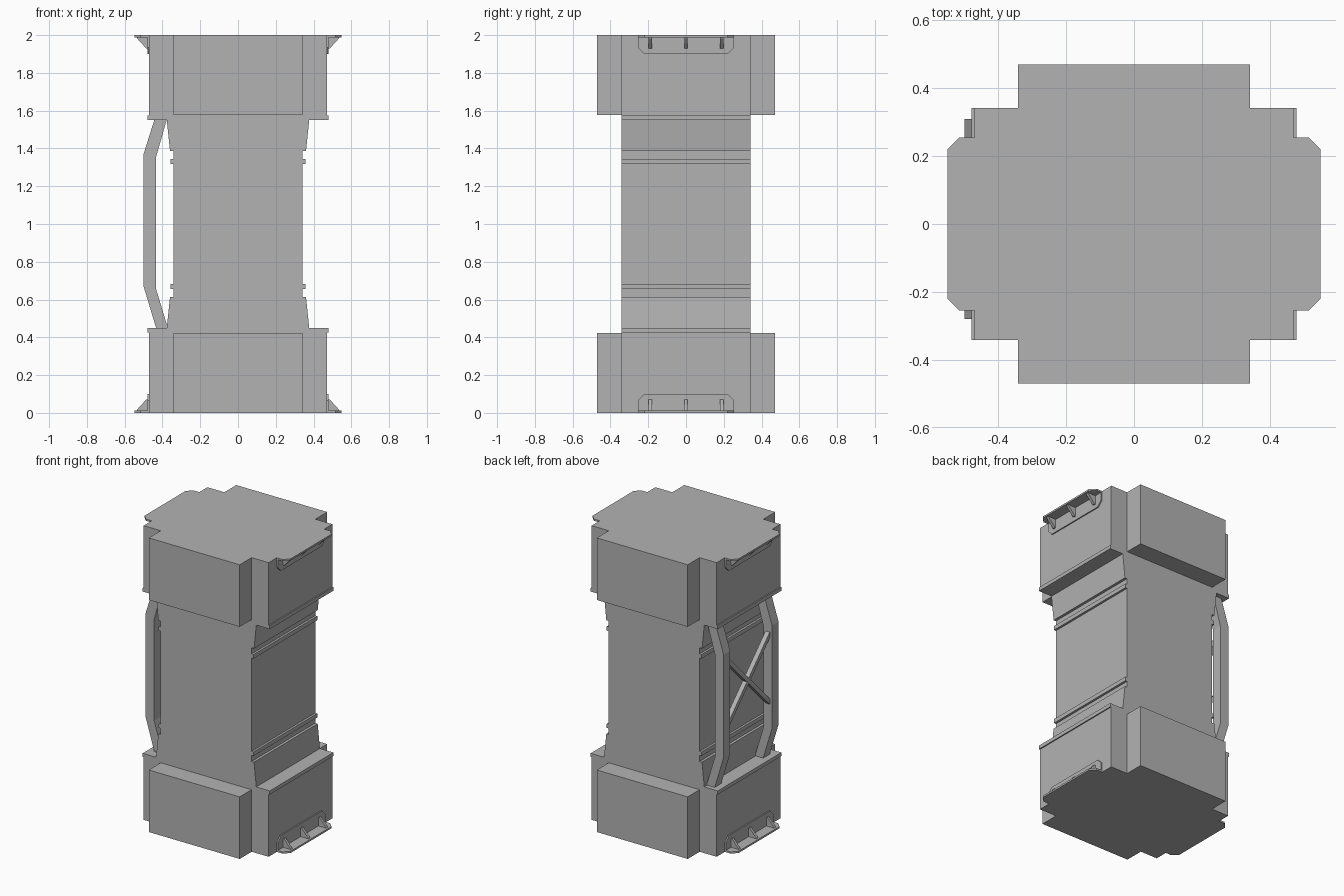
import bpy
import bmesh
from mathutils import Vector

cube = bpy.data.objects.get("Cube")
if cube:
    bpy.data.objects.remove(cube, do_unlink=True)

grey = bpy.data.materials.new("plain grey")
grey.use_nodes = True
colour = (0.45, 0.45, 0.45, 1)
grey.diffuse_color = colour
grey.node_tree.nodes["Principled BSDF"].inputs["Base Color"].default_value = colour


def prism(name, outline, depth):
    """Extrude a closed outline of 3D points along a vector."""
    bm = bmesh.new()
    face = bm.faces.new([bm.verts.new(p) for p in outline])
    ext = bmesh.ops.extrude_face_region(bm, geom=[face])
    moved = [v for v in ext["geom"] if isinstance(v, bmesh.types.BMVert)]
    bmesh.ops.translate(bm, vec=Vector(depth), verts=moved)
    bmesh.ops.recalc_face_normals(bm, faces=bm.faces)
    mesh = bpy.data.meshes.new(name)
    bm.to_mesh(mesh)
    bm.free()
    mesh.materials.append(grey)
    obj = bpy.data.objects.new(name, mesh)
    bpy.context.collection.objects.link(obj)
    return obj


def side_prism(name, outline, y0, y1):
    """Extrude an (x, z) outline from y0 to y1."""
    return prism(name, [(x, y0, z) for x, z in outline], (0, y1 - y0, 0))


# Pillar: stepped profile with flared ends, lips and ribs
quarter = [(0.47, 0), (0.47, 0.425), (0.478, 0.425), (0.478, 0.45),
           (0.377, 0.45), (0.36, 0.614), (0.342, 0.614), (0.342, 0.655),
           (0.357, 0.655), (0.357, 0.683), (0.342, 0.683)]
half = quarter + [(x, 2 - z) for x, z in reversed(quarter)]
side_prism("pillar_body", half + [(-x, z) for x, z in reversed(half)], -0.342, 0.342)

# Thick blocks on the front and back of both ends
for level, z0, z1 in (("lower", 0, 0.422), ("upper", 1.578, 2)):
    for place, s in (("front", -1), ("back", 1)):
        side_prism(f"{level}_{place}_block",
                   [(-0.342, z0), (0.342, z0), (0.342, z1), (-0.342, z1)],
                   s * 0.335, s * 0.47)

# Brackets: chamfered shelf, backing plate and three gussets
for level, base, up in (("lower", 0, 1), ("upper", 2, -1)):
    for place, s in (("right", -1), ("left", 1)):
        name = f"{level}_{place}_bracket"
        shelf = [(0.465, -0.255), (0.515, -0.255), (0.549, -0.22),
                 (0.549, 0.22), (0.515, 0.255), (0.465, 0.255)]
        prism(name + "_shelf", [(s * x, y, base) for x, y in shelf], (0, 0, up * 0.012))
        plate = [(-0.255, 0), (-0.255, 0.065), (-0.22, 0.1),
                 (0.22, 0.1), (0.255, 0.065), (0.255, 0)]
        prism(name + "_plate", [(s * 0.465, y, base + up * z) for y, z in plate],
              (s * 0.013, 0, 0))
        gusset = [(0.475, 0.01), (0.537, 0.01), (0.532, 0.02), (0.485, 0.072), (0.475, 0.072)]
        for y in (-0.19, 0, 0.19):
            side_prism(name + "_gusset", [(s * x, base + up * z) for x, z in gusset],
                       y - 0.009, y + 0.009)

# Bent rails on the right side
outer = [(-0.432, 0.445), (-0.5, 0.67), (-0.5, 1.37), (-0.44, 1.56)]
inner = [(-0.375, 1.56), (-0.435, 1.35), (-0.435, 0.66), (-0.37, 0.445)]
for place, y in (("front", -0.28), ("back", 0.24)):
    side_prism(f"{place}_rail", outer + inner, y, y + 0.07)

# Crossed braces between the rails
for name, z0, z1 in (("rising_brace", 0.84, 1.31), ("falling_brace", 1.31, 0.84)):
    h = 0.02
    ends = [(0.25, z0 - h), (0.25, z0 + h), (-0.22, z1 + h), (-0.22, z1 - h)]
    prism(name, [(-0.483, y, z) for y, z in ends], (0.032, 0, 0))
